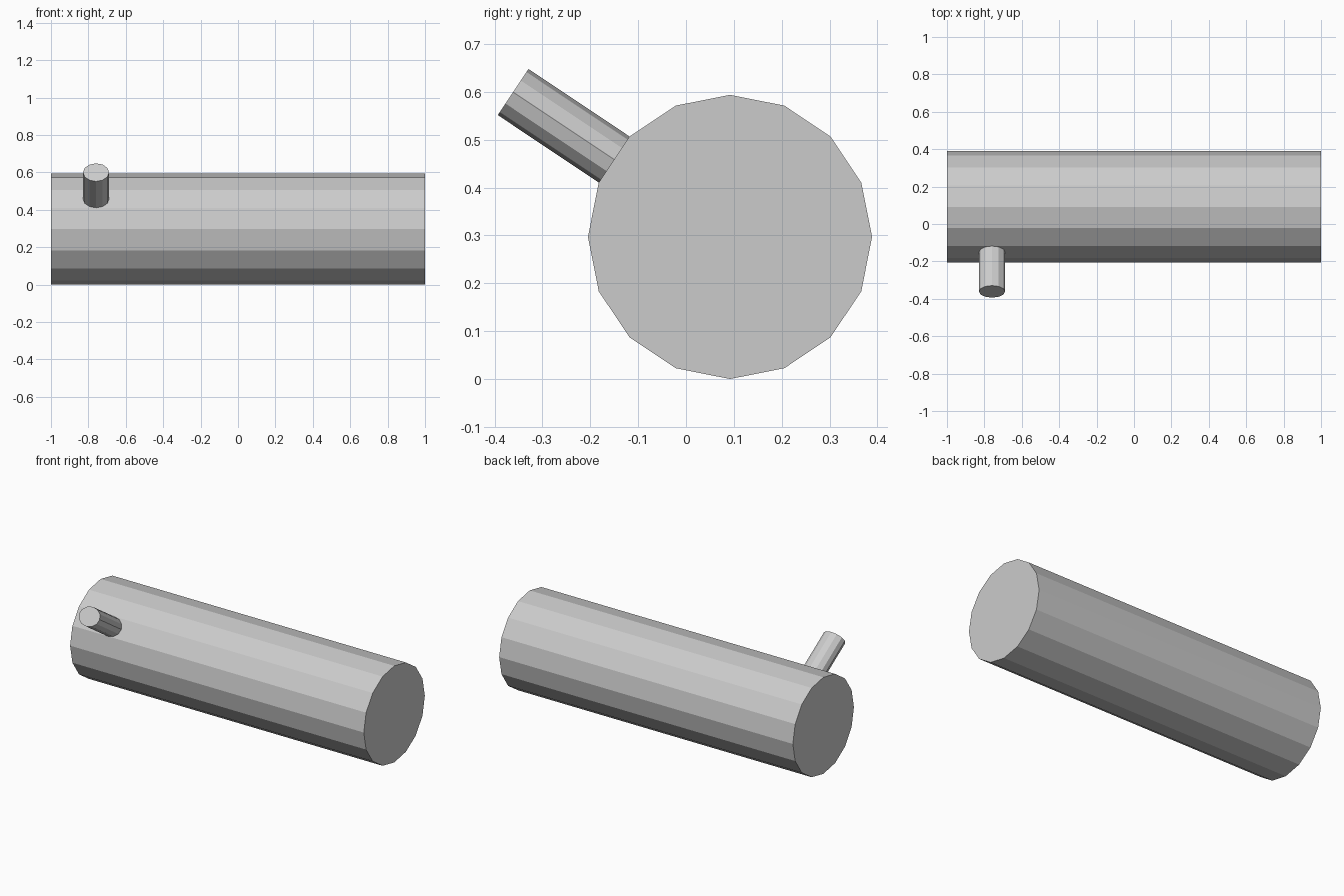
import bpy
import bmesh
from math import cos, sin, pi, radians
from mathutils import Vector

if "Cube" in bpy.data.objects:
    bpy.data.objects.remove(bpy.data.objects["Cube"])

R = 0.297                       # trunk radius
CENTRE = Vector((0, 0.092, R))  # trunk axis


def tube(name, base, axis, u, v, ru, rv, length, sides, cap_base=True):
    """Flat-faced prism with an elliptical section, spanned by u and v."""
    bm = bmesh.new()
    rings = []
    for d in (0, length):
        rings.append([bm.verts.new(base + axis * d
                                   + u * (ru * cos(2 * pi * i / sides))
                                   + v * (rv * sin(2 * pi * i / sides)))
                      for i in range(sides)])
    lo, hi = rings
    for i in range(sides):
        j = (i + 1) % sides
        bm.faces.new((lo[i], lo[j], hi[j], hi[i]))
    bm.faces.new(hi)
    if cap_base:
        bm.faces.new(lo[::-1])
    bmesh.ops.recalc_face_normals(bm, faces=bm.faces)
    mesh = bpy.data.meshes.new(name)
    bm.to_mesh(mesh)
    bm.free()
    obj = bpy.data.objects.new(name, mesh)
    bpy.context.collection.objects.link(obj)
    return obj


X, Y, Z = Vector((1, 0, 0)), Vector((0, 1, 0)), Vector((0, 0, 1))

# Log trunk: 16 sides, lying along x
tube("log_trunk", CENTRE - X, X, Y, Z, R, R, 2.0, 16)

# Branch stub: 12 sides, standing on one upper front facet of the trunk
a = radians(146.25)
out = Vector((0, cos(a), sin(a)))
base = CENTRE + X * -0.759 + out * (R * cos(pi / 16))
tube("branch_stub", base, out, X, out.cross(X), 0.07, R * sin(pi / 16),
     0.254, 12, cap_base=False)
